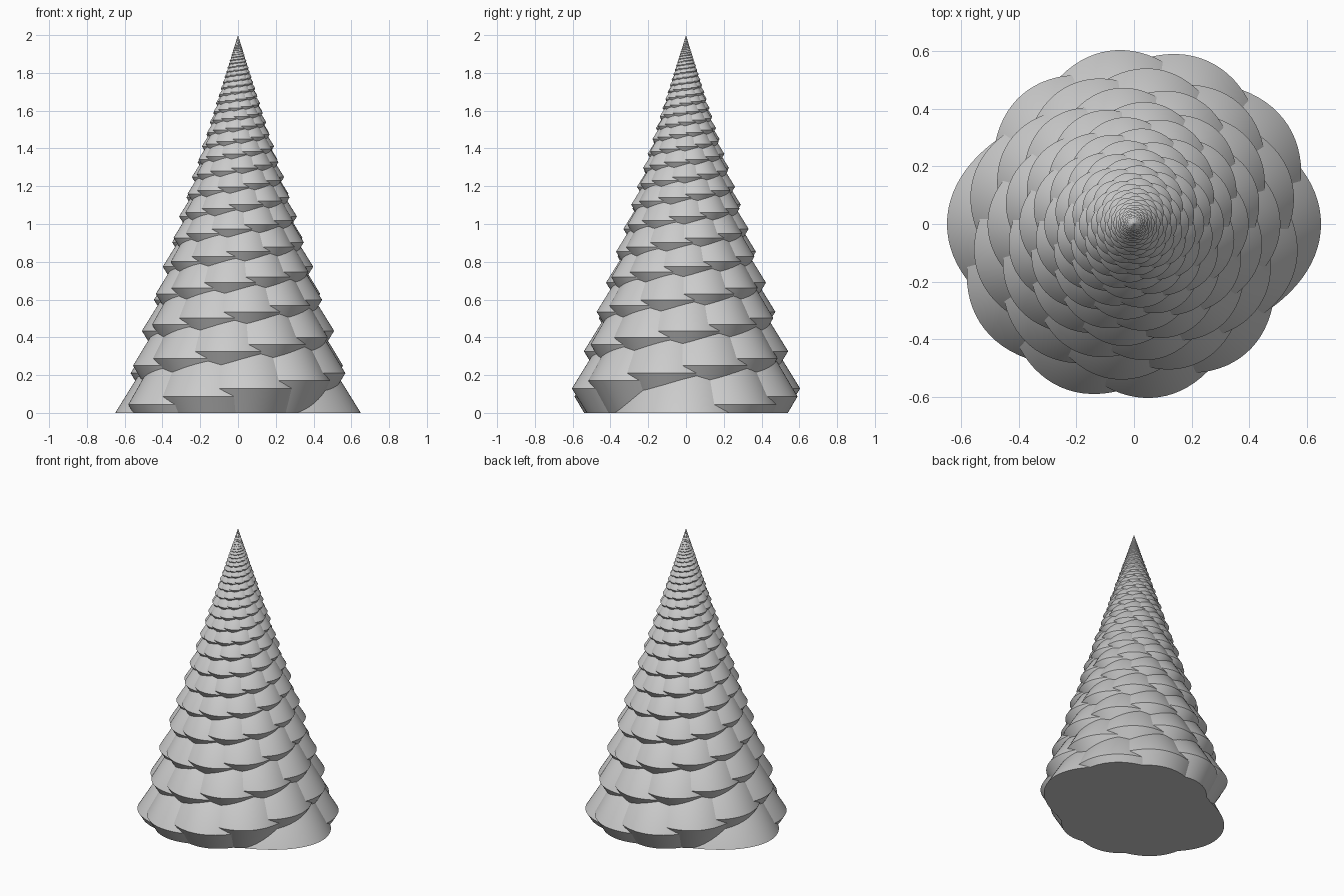
import bpy
import bmesh
import math

cube = bpy.data.objects.get("Cube")
if cube:
    bpy.data.objects.remove(cube, do_unlink=True)

HEIGHT = 2.0
LONG, SHORT = 0.65, 0.43      # half axes of the lowest oval tier
CONE = 1.05                   # height of the cone above and below a tier rim
SKIRT = 0.4                   # how far the underside reaches down
SHRINK = 0.978                # size of each tier relative to the one below
STEP = 2 * math.pi / 11       # turn from tier to tier
TIERS = 300


def flat_material(name, color):
    mat = bpy.data.materials.new(name)
    mat.use_nodes = True
    mat.diffuse_color = color
    mat.node_tree.nodes["Principled BSDF"].inputs["Base Color"].default_value = color
    return mat


def oval(bm, size, turn, z, sides):
    """Ring of vertices on an oval turned about the tree axis."""
    ring = []
    for k in range(sides):
        a = 2 * math.pi * k / sides
        x, y = size * LONG * math.cos(a), size * SHORT * math.sin(a)
        ring.append(bm.verts.new((x * math.cos(turn) - y * math.sin(turn),
                                  x * math.sin(turn) + y * math.cos(turn), z)))
    return ring


def add_tier(bm, index):
    """Oval cone with an inward sloping underside, cut off at the ground."""
    size = SHRINK ** index
    z = HEIGHT * (1 - size)
    turn = STEP * index
    sides = 96 if index < 100 else 48
    rim = oval(bm, size, turn, z, sides)
    tip = bm.verts.new((0, 0, z + CONE * size))
    for k in range(sides):
        bm.faces.new((rim[k], rim[(k + 1) % sides], tip))
    base = rim
    if index > 0:
        drop = min(z, SKIRT * size)
        base = oval(bm, size - drop / CONE, turn, z - drop, sides)
        for k in range(sides):
            n = (k + 1) % sides
            bm.faces.new((base[k], base[n], rim[n], rim[k]))
    bm.faces.new(base[::-1])


# Spiral of shrinking tiers
bm = bmesh.new()
for i in range(TIERS):
    add_tier(bm, i)
mesh = bpy.data.meshes.new("tree_tiers")
bm.to_mesh(mesh)
bm.free()
mesh.materials.append(flat_material("light grey", (0.6, 0.6, 0.6, 1)))

tree = bpy.data.objects.new("tree_tiers", mesh)
bpy.context.collection.objects.link(tree)
bpy.context.view_layer.objects.active = tree
tree.select_set(True)
bpy.ops.object.shade_smooth_by_angle(angle=math.radians(25))
